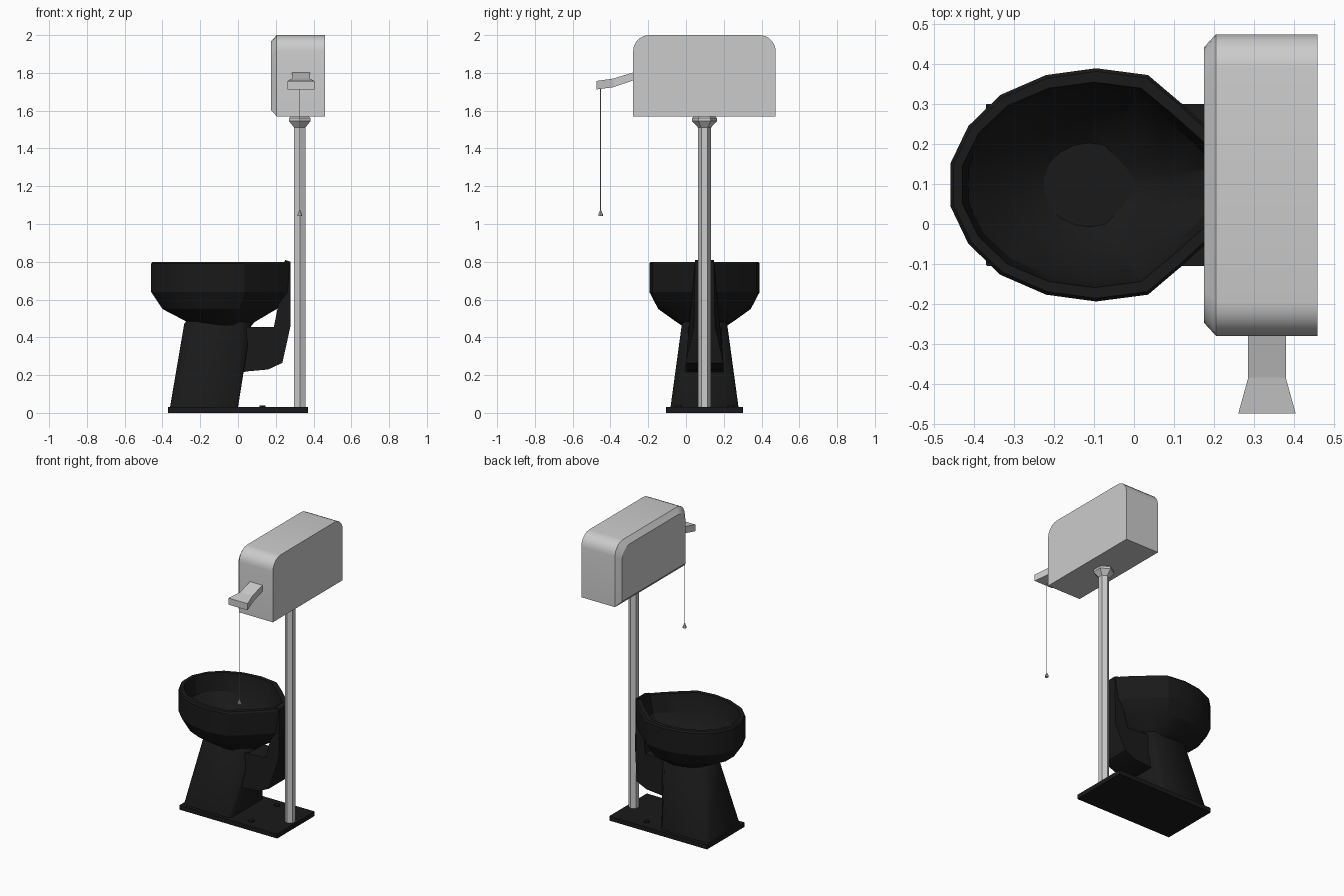
import bpy, bmesh, math

if "Cube" in bpy.data.objects:
    bpy.data.objects.remove(bpy.data.objects["Cube"])

CY = 0.098  # symmetry plane of the toilet and pipe

black = bpy.data.materials.new("black_glaze")
black.diffuse_color = (0.01, 0.01, 0.01, 1)
black.use_nodes = True
black.node_tree.nodes["Principled BSDF"].inputs["Base Color"].default_value = black.diffuse_color


def loft(name, rings, mat=None, smooth=None):
    """Skin a list of equal-length point rings and cap both ends."""
    bm = bmesh.new()
    vs = [[bm.verts.new(p) for p in r] for r in rings]
    n = len(rings[0])
    for a, b in zip(vs, vs[1:]):
        for i in range(n):
            j = (i + 1) % n
            bm.faces.new((a[i], a[j], b[j], b[i]))
    bm.faces.new(vs[0][::-1])
    bm.faces.new(vs[-1])
    bmesh.ops.recalc_face_normals(bm, faces=bm.faces)
    me = bpy.data.meshes.new(name)
    bm.to_mesh(me)
    bm.free()
    ob = bpy.data.objects.new(name, me)
    bpy.context.collection.objects.link(ob)
    if mat:
        me.materials.append(mat)
    if smooth:
        bpy.context.view_layer.objects.active = ob
        ob.select_set(True)
        bpy.ops.object.shade_smooth_by_angle(angle=math.radians(smooth))
        ob.select_set(False)
    return ob


def chamfered(x0, x1, hw, c, z):
    """Rectangle with cut corners, centred on the symmetry plane."""
    pts = [(x0 + c, -hw), (x1 - c, -hw), (x1, -hw + c), (x1, hw - c),
           (x1 - c, hw), (x0 + c, hw), (x0, hw - c), (x0, -hw + c)]
    return [(x, CY + y, z) for x, y in pts]


def turned(name, x, y, profile, n, mat=None, smooth=None):
    """Stack of n-sided rings from (radius, z) pairs, a corner facing +y."""
    rings = [[(x + r * math.sin(i * math.tau / n), y + r * math.cos(i * math.tau / n), z)
              for i in range(n)] for r, z in profile]
    return loft(name, rings, mat, smooth)


# floor plate and its bolts
loft("floor_plate", [chamfered(-0.37, 0.37, 0.203, 0.002, z) for z in (0, 0.03)], black)
for side in (-1, 1):
    turned("floor_bolt", 0.13, CY + side * 0.14, [(0.02, 0.025), (0.018, 0.04)], 6, black)

# tapered pedestal
loft("pedestal", [chamfered(-0.36, 0.0, 0.18, 0.015, 0.03),
                  chamfered(-0.285, 0.07, 0.12, 0.06, 0.47),
                  chamfered(-0.265, 0.05, 0.10, 0.06, 0.50)], black, 60)

# bowl: half outline mirrored, then fitted to each level
half = [(-0.46, 0.053), (-0.415, 0.147), (-0.335, 0.225), (-0.22, 0.275), (-0.095, 0.292),
        (0.035, 0.275), (0.12, 0.203), (0.205, 0.125), (0.275, 0.05)]
outline = half + [(x, -y) for x, y in reversed(half)]


def bowl_ring(x0, x1, hw, z):
    return [(x0 + (x + 0.46) / 0.735 * (x1 - x0), CY + y / 0.292 * hw, z) for x, y in outline]


levels = [(-0.14, 0.06, 0.10, 0.45), (-0.27, 0.09, 0.15, 0.482), (-0.40, 0.205, 0.245, 0.55),
          (-0.46, 0.275, 0.292, 0.64), (-0.46, 0.275, 0.292, 0.79), (-0.452, 0.268, 0.284, 0.80),
          (-0.43, 0.235, 0.257, 0.80), (-0.415, 0.21, 0.24, 0.68), (-0.31, 0.10, 0.165, 0.56),
          (-0.225, 0.0, 0.105, 0.51)]
loft("bowl", [bowl_ring(*lv) for lv in levels], black, 25)

# rear waste arm: side profile with a half width at every point (x, z, half width)
arm = [(-0.05, 0.20, 0.10), (0.05, 0.22, 0.10), (0.16, 0.23, 0.10), (0.235, 0.265, 0.10),
       (0.278, 0.46, 0.055), (0.278, 0.80, 0.05), (0.25, 0.81, 0.05), (0.24, 0.79, 0.05),
       (0.215, 0.58, 0.055), (0.19, 0.455, 0.07), (-0.05, 0.455, 0.10)]
loft("waste_arm", [[(x, CY + s * w, z) for x, z, w in arm] for s in (-1, 1)], black, 40)

# flush pipe with flared collar
turned("flush_pipe", 0.327, CY,
       [(0.034, 0.03), (0.034, 1.51), (0.066, 1.545), (0.066, 1.56), (0.05, 1.575)], 6)


# cistern: round-topped profile with a bevelled face
def tank_ring(x, inset):
    y0, y1, z0, z1 = -0.28 + inset, 0.475 - inset, 1.57 + inset, 2.0 - inset
    r = 0.085
    ring = [(x, y0, z0), (x, y1, z0)]
    for cy, start in ((y1 - r, 0), (y0 + r, 90)):
        for k in range(6):
            a = math.radians(start + 18 * k)
            ring.append((x, cy + r * math.cos(a), z1 - r + r * math.sin(a)))
    return ring


loft("cistern", [tank_ring(0.175, 0.033), tank_ring(0.205, 0), tank_ring(0.46, 0)], None, 30)

# lever: (y, bottom z, top z, half width)
lever = [(-0.26, 1.767, 1.808, 0.047), (-0.385, 1.724, 1.77, 0.047), (-0.475, 1.712, 1.757, 0.072)]
loft("flush_lever", [[(0.333 - w, y, a), (0.333 + w, y, a), (0.333 + w, y, b), (0.333 - w, y, b)]
                     for y, a, b, w in lever])

# pull chain and handle
turned("pull_chain", 0.327, -0.452, [(0.002, 1.06), (0.002, 1.73)], 4)
turned("chain_handle", 0.327, -0.452, [(0.012, 1.043), (0.012, 1.05), (0.003, 1.073)], 8)
